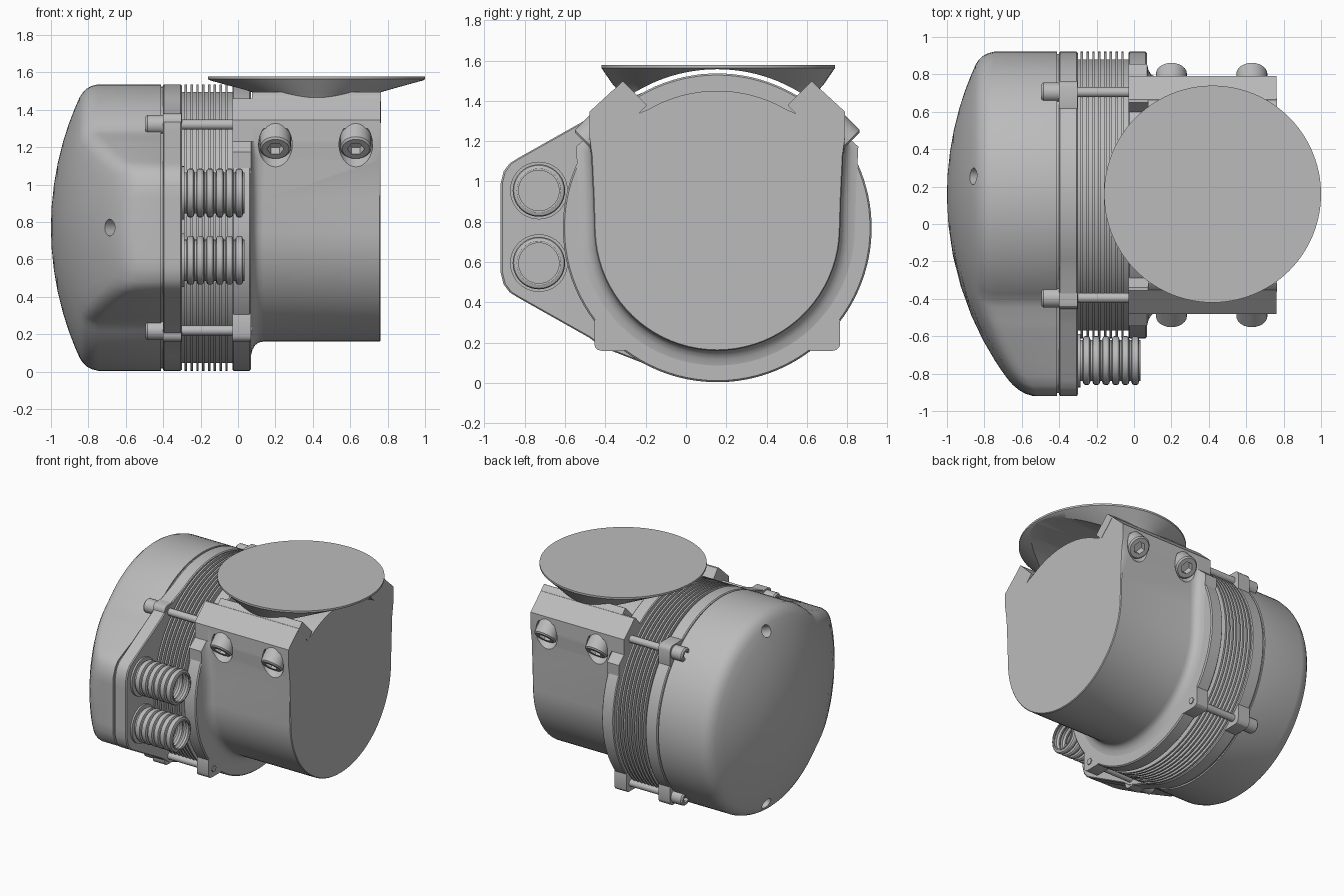
import bpy, bmesh
from math import sin, cos, pi, radians, sqrt
from mathutils import Vector, Matrix

if "Cube" in bpy.data.objects:
    bpy.data.objects.remove(bpy.data.objects["Cube"])

grey = bpy.data.materials.new("cast_grey")
grey.use_nodes = True
grey.diffuse_color = (0.5, 0.5, 0.5, 1)
grey.node_tree.nodes["Principled BSDF"].inputs["Base Color"].default_value = (0.5, 0.5, 0.5, 1)

CY, CZ, R = 0.155, 0.77, 0.766     # main axis and barrel radius
BOLTS = [(CY + sy * 0.55, CZ + sz * 0.55) for sy in (-1, 1) for sz in (-1, 1)]


def finish(name, bm, cutters=(), angle=30):
    bmesh.ops.recalc_face_normals(bm, faces=bm.faces)
    mesh = bpy.data.meshes.new(name)
    bm.to_mesh(mesh)
    bm.free()
    mesh.materials.append(grey)
    ob = bpy.data.objects.new(name, mesh)
    bpy.context.collection.objects.link(ob)
    bpy.ops.object.select_all(action='DESELECT')
    ob.select_set(True)
    bpy.context.view_layer.objects.active = ob
    for c in cutters:
        mod = ob.modifiers.new("cut", 'BOOLEAN')
        mod.operation, mod.solver, mod.object = 'DIFFERENCE', 'EXACT', c
        bpy.ops.object.modifier_apply(modifier=mod.name)
    for c in cutters:
        bpy.data.objects.remove(c)
    bpy.ops.object.shade_smooth_by_angle(angle=radians(angle))
    return ob


def loft(name, rings, cutters=(), angle=30):
    """Skin a list of equal closed rings and cap both ends."""
    bm = bmesh.new()
    vs = [[bm.verts.new(p) for p in ring] for ring in rings]
    n = len(vs[0])
    for a, b in zip(vs, vs[1:]):
        for i in range(n):
            j = (i + 1) % n
            bm.faces.new((a[i], a[j], b[j], b[i]))
    bm.faces.new(vs[0][::-1])
    bm.faces.new(vs[-1])
    return finish(name, bm, cutters, angle)


def circle(r, n=48, hexagon=False):
    pts = []
    for i in range(n):
        a = 2 * pi * i / n
        k = r / cos((a % (pi / 3)) - pi / 6) * cos(pi / 6) if hexagon else r
        pts.append((k * cos(a), k * sin(a)))
    return pts


def turned(name, base, axis, steps, n=48):
    """Lathe along an axis; steps are (distance, radius[, hexagon])."""
    m = Vector(axis).to_track_quat('Z', 'Y').to_matrix()
    rings = [[Vector(base) + m @ Vector((u, v, s[0])) for u, v in circle(s[1], n, len(s) > 2)]
             for s in steps]
    return loft(name, rings)


def cap_screw(name, base, axis, r, length):
    turned(name, base, axis, [(0, r), (length - 0.01, r), (length, r - 0.01), (length, r * 0.55, 1),
                              (length - 0.05, r * 0.55, 1)], 24)


def section(pts, x, k=1.0):
    return [(x, CY + k * u, CZ + k * v) for u, v in pts]


def box(name, size, centre, tilt=0.0, bevel=0.02):
    bm = bmesh.new()
    bmesh.ops.create_cube(bm, size=1)
    bmesh.ops.scale(bm, vec=size, verts=bm.verts)
    along = [e for e in bm.edges if abs(e.verts[0].co.x - e.verts[1].co.x) > 1e-4]
    bmesh.ops.bevel(bm, geom=along, offset=bevel, segments=3, profile=0.5, affect='EDGES')
    bmesh.ops.transform(bm, matrix=Matrix.Translation(centre) @ Matrix.Rotation(tilt, 4, 'X'), verts=bm.verts)
    return finish(name, bm)


def lobed(start, upper):
    """Round outline with a side lobe, given the arc's end angle and the lobe's upper corners."""
    arc = [(R * cos(radians(start * t / 40)), R * sin(radians(start * t / 40))) for t in range(-40, 41)]
    path = [arc[-1]] + upper + [(u, -v) for u, v in reversed(upper)] + [arc[0]]
    lobe = []
    for a, b in zip(path, path[1:]):
        a, b = Vector(a), Vector(b)
        n = max(1, int((b - a).length / 0.06))
        lobe += [tuple(a.lerp(b, i / n)) for i in range(n)]
    return arc[:-1] + lobe


# Domed end cover with three drain holes
cover = lobed(137, [(-0.60, 0.50), (-0.68, 0.475), (-0.97, 0.35), (-1.02, 0.325), (-1.05, 0.29), (-1.075, 0.22)])
DOME = 1.66


def dome_x(u, v):
    return -1 + DOME - sqrt(DOME ** 2 - u * u - v * v)


def dome_ring(k, drop=0.0):
    return [(dome_x(k * u, k * v) + drop, CY + k * u, CZ + k * v) for u, v in cover]


holes = []
for u, v in ((-0.97, 0), (0.1, 0.66), (0.1, -0.66)):
    p = Vector((dome_x(u, v), u, v))
    normal = (p - Vector((DOME - 1, 0, 0))).normalized()
    holes.append(turned("hole_cutter", p + Vector((0, CY, CZ)) - normal * 0.1, normal, [(0, 0.045), (0.25, 0.045)], 20))
rings = [dome_ring(k) for k in (0.02, 0.15, 0.3, 0.45, 0.6, 0.72, 0.83, 0.91)]
rings += [dome_ring(k, d) for k, d in ((0.945, 0.005), (0.97, 0.016), (0.988, 0.034), (1.0, 0.065))]
loft("end_cover", rings + [section(cover, -0.412)], holes)

# Gasket and barrel flange
loft("gasket", [section(cover, x, 0.985) for x in (-0.43, -0.38)])
plate = lobed(119, [(-0.52, 0.612), (-0.57, 0.595), (-0.635, 0.545), (-0.99, 0.345), (-1.03, 0.32),
                    (-1.06, 0.28), (-1.075, 0.22)])
loft("barrel_flange", [section(plate, x, k) for x, k in ((-0.402, 0.992), (-0.395, 1), (-0.307, 1), (-0.3, 0.992))])

# Finned barrel: one lathed profile
steps = [(-0.31, 0.725)]
for i in range(8):
    x = -0.285 + i * 0.031
    steps += [(x, 0.725), (x, R), (x + 0.013, R), (x + 0.013, 0.725)]
turned("cooling_fins", (0, CY, CZ), (1, 0, 0), steps + [(-0.02, 0.725)], 96)

# Crankcase flange
turned("crankcase_flange", (0, CY, CZ), (1, 0, 0),
       [(-0.03, R - 0.006), (-0.024, R), (0.062, R), (0.07, R - 0.008)], 96)

# Ears, studs and socket screws at the four corners
for y, z in BOLTS:
    sy, sz = (1 if y > CY else -1), (1 if z > CZ else -1)
    for name, x, w in (("barrel_ear", -0.352, 0.1), ("crankcase_ear", 0.02, 0.1)):
        box(name, (w, 0.18, 0.18), (x, y - sy * 0.03, z - sz * 0.03), bevel=0.035)
    turned("stud", (-0.42, y, z), (1, 0, 0), [(0, 0.027), (0.42, 0.027)], 16)
    cap_screw("stud_screw", (-0.39, y, z), (-1, 0, 0), 0.052, 0.105)
    turned("stud_tip", (0.06, y, z), (1, 0, 0), [(0, 0.025), (0.016, 0.025)], 6)

# Ribbed hollow stubs beneath the lobe
for z in (CZ + 0.185, CZ - 0.175):
    steps = [(-0.31, 0.143), (-0.287, 0.143), (-0.287, 0.11)]
    for i in range(6):
        x = -0.275 + i * 0.052
        steps += [(x, 0.11), (x + 0.005, 0.125), (x + 0.013, 0.13), (x + 0.03, 0.13), (x + 0.038, 0.125), (x + 0.043, 0.11)]
    steps += [(0.035, 0.11), (0.035, 0.1)]
    for i in range(6):
        x = 0.025 - i * 0.052
        steps += [(x, 0.1), (x - 0.012, 0.112), (x - 0.03, 0.112), (x - 0.042, 0.1)]
    turned("ribbed_stub", (0, -0.73, z), (1, 0, 0), steps + [(-0.295, 0.1)], 40)

# Crankcase: round belly, tapered sides, grooved shoulders and arched top
belly = [(0.61 * cos(a), 0.61 * sin(a)) for a in (radians(182 + 176 * i / 40) for i in range(41))]
side = [(0.615, 0.15), (0.625, 0.36), (0.635, 0.46), (0.635, 0.575), (0.51, 0.69), (0.495, 0.69), (0.395, 0.565)]
crown = [(0.68 * cos(a), 0.68 * sin(a)) for a in (radians(60 + 60 * i / 20) for i in range(21))]
case = belly + side + crown + [(-u, v) for u, v in reversed(side)]


def case_ring(x, k):
    return section([(u * k, v * k) if v < 0.4 else (u, v) for u, v in case], x)


def screw_frame(sy):
    return Vector((0, sy, -1)).normalized()


SCREWS = [(x, sy) for x in (0.2, 0.63) for sy in (-1, 1)]
pockets = []
for x, sy in SCREWS:
    pockets.append(turned("pocket_cutter", Vector((x, CY + sy * 0.59, CZ + 0.485)), screw_frame(sy),
                          [(0, 0.09), (0.4, 0.09)], 32))
loft("crankcase", [case_ring(x, k) for x, k in ((-0.03, 1.12), (0.07, 1.12), (0.077, 1.07), (0.092, 1.03),
                                              (0.11, 1.008), (0.135, 1), (0.757, 1), (0.763, 0.992))], pockets)

# Clamp screws in the crankcase shoulders
for x, sy in SCREWS:
    axis = screw_frame(sy)
    end = Vector((x, CY + sy * 0.655, CZ + 0.42))
    cap_screw("clamp_screw", end - axis * 0.2, axis, 0.083, 0.2)

# Round mounting plate, arched underneath to clear the barrel
def oval(rx, ry, z):
    return [(0.42 + rx * c, 0.16 + ry * s, z) for c, s in circle(1, 96)]


arch = turned("arch_cutter", (-0.5, CY, CZ), (1, 0, 0), [(0, 0.787), (2, 0.787)], 128)
loft("mounting_plate", [oval(0.3, 0.48, 1.42), oval(0.34, 0.5, 1.455), oval(0.41, 0.53, 1.49),
                        oval(0.57, 0.575, 1.557), oval(0.58, 0.58, 1.563), oval(0.58, 0.58, 1.577)], [arch])

# Sloped feet sitting in the shoulder grooves
for sy in (-1, 1):
    box("plate_foot", (0.69, 0.17, 0.075), (0.42, CY + sy * 0.435, 1.412), sy * radians(45), 0.006)
